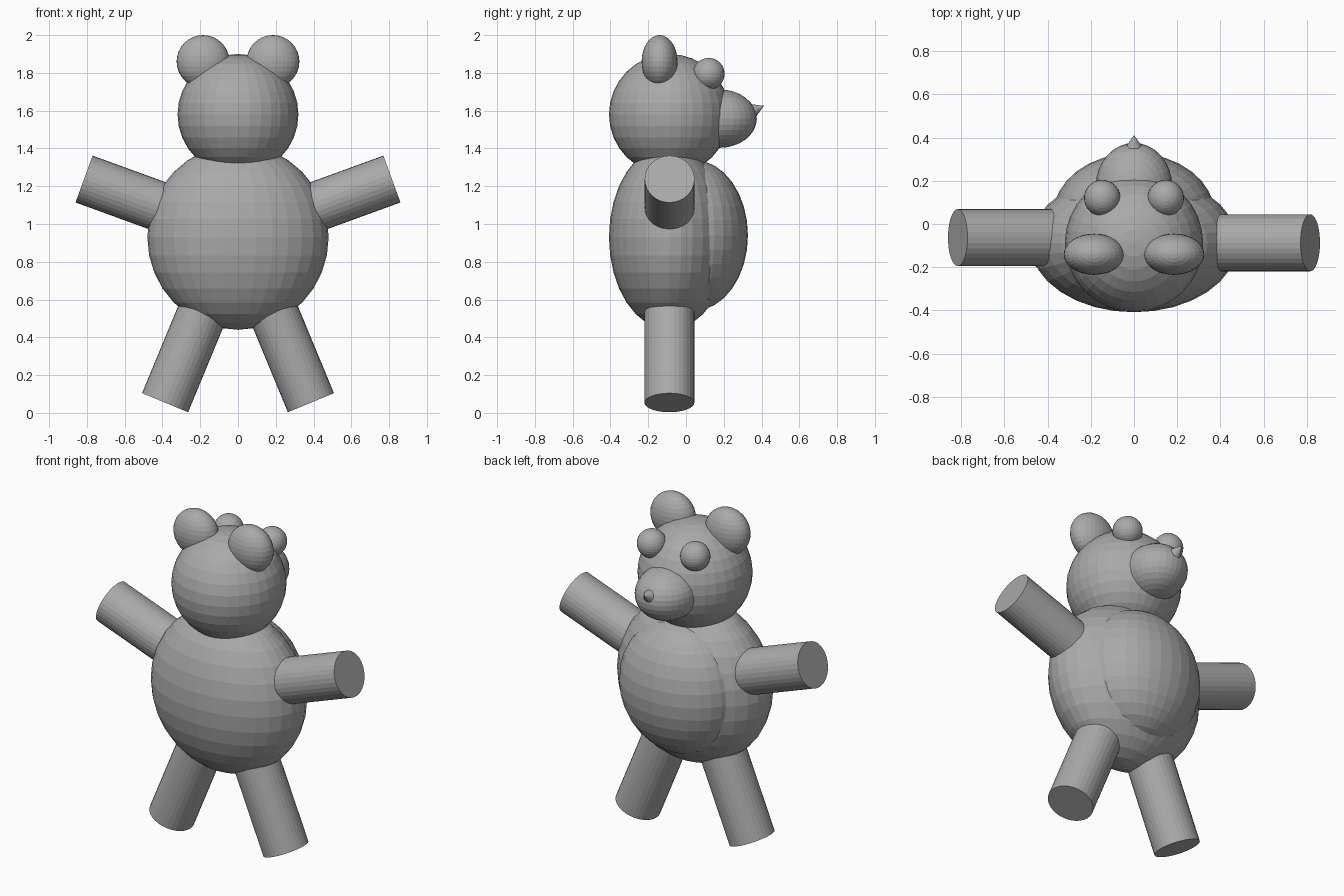
import bpy
from math import radians, sin, cos
from mathutils import Vector

if "Cube" in bpy.data.objects:
    bpy.data.objects.remove(bpy.data.objects["Cube"])

grey = bpy.data.materials.new("plain grey")
grey.diffuse_color = (0.4, 0.4, 0.4, 1)
grey.use_nodes = True
grey.node_tree.nodes["Principled BSDF"].inputs["Base Color"].default_value = grey.diffuse_color


def finish(name):
    ob = bpy.context.object
    ob.name = name
    ob.data.materials.append(grey)
    return ob


def ball(name, centre, radii):
    bpy.ops.mesh.primitive_uv_sphere_add(segments=32, ring_count=16, location=centre)
    bpy.context.object.scale = radii
    return finish(name)


def rod(name, inner, outer, r1, r2):
    # cylinder or cone running from one point to another
    a, b = Vector(inner), Vector(outer)
    d = b - a
    bpy.ops.mesh.primitive_cone_add(vertices=32, radius1=r1, radius2=r2, depth=d.length,
                                    location=(a + b) / 2,
                                    rotation=d.to_track_quat('Z', 'Y').to_euler())
    return finish(name)


# torso, belly and head (the face looks towards +y)
ball("torso", (0, -0.088, 0.93), (0.48, 0.32, 0.49))
ball("belly", (0, 0.04, 0.94), (0.375, 0.288, 0.40))
ball("head", (0, -0.088, 1.58), (0.32, 0.32, 0.32))

# snout and nose tip
ball("snout", (0, 0.175, 1.558), (0.177, 0.20, 0.155))
tip, tilt = Vector((0, 0.412, 1.626)), radians(24)
axis = Vector((0, cos(tilt), sin(tilt)))
rod("nose", tip - axis * 0.08, tip, 0.048, 0)

for side, s in (("right", 1), ("left", -1)):
    ball(side + "_ear", (s * 0.185, -0.14, 1.86), (0.14, 0.095, 0.14))
    ball(side + "_eye", (s * 0.147, 0.12, 1.795), (0.084, 0.084, 0.084))
    # arms raised 20 degrees, legs splayed 22.5 degrees
    y = -0.087 if s > 0 else -0.063
    end = Vector((s * 0.815, y, 1.238))
    rod(side + "_arm", end - Vector((s * cos(radians(20)), 0, sin(radians(20)))) * 0.6, end, 0.132, 0.132)
    foot = Vector((s * 0.386, -0.088, 0.054))
    rod(side + "_leg", foot + Vector((-s * sin(radians(22.5)), 0, cos(radians(22.5)))) * 0.7, foot, 0.132, 0.132)
